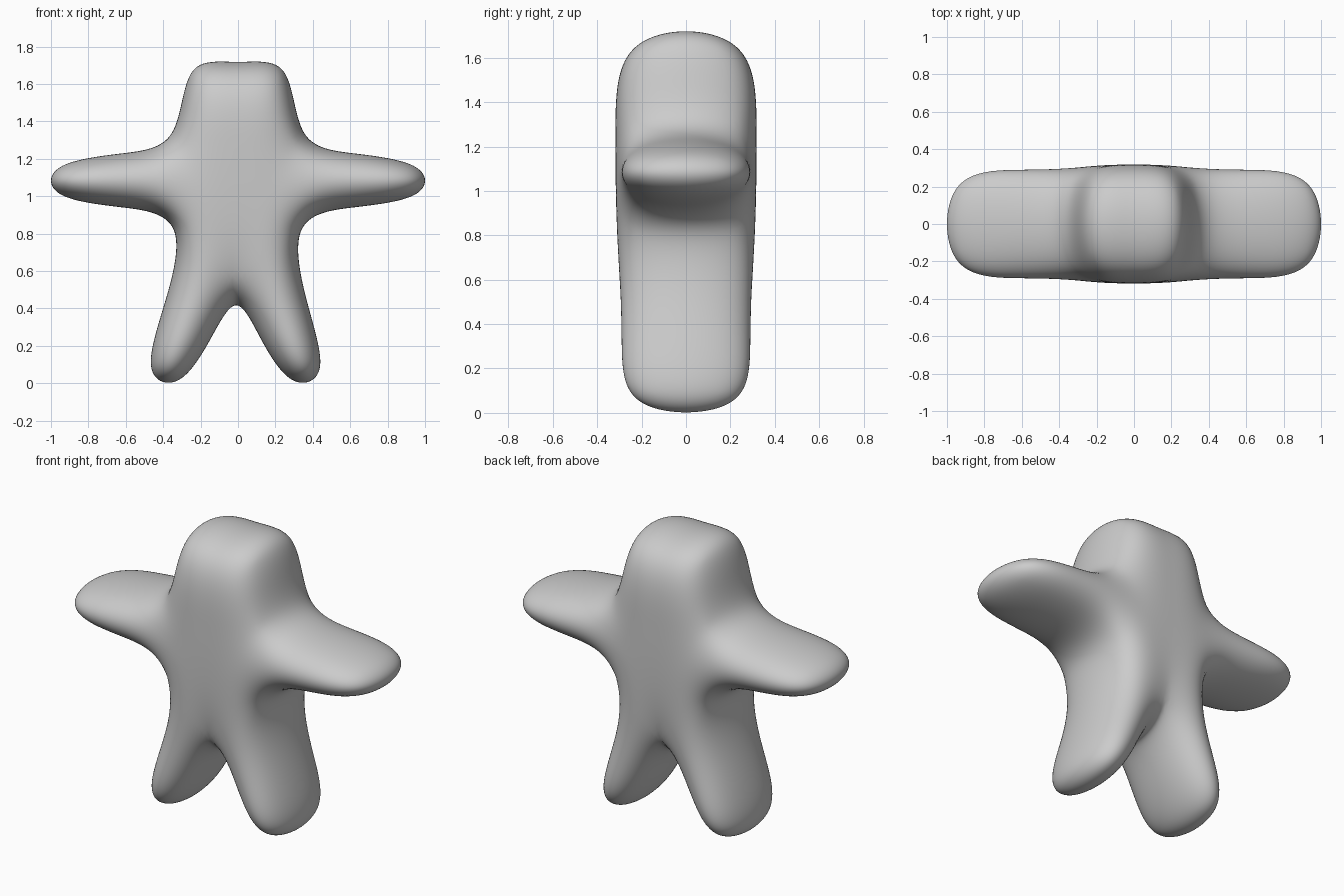
import bpy
import bmesh

if "Cube" in bpy.data.objects:
    bpy.data.objects.remove(bpy.data.objects["Cube"])

DEPTH = 0.318      # half depth of the body
TIP_DEPTH = 0.305  # half depth at limb ends
LEAN = -0.013      # slight sideways shift of the legs

# Cage points of one half (x, z)
half = {
    "head": (0.30, 1.77), "shoulder": (0.32, 1.28),
    "arm_top": (0.60, 1.245), "arm_low": (0.60, 0.925),
    "hand_top": (1.035, 1.185), "hand_low": (1.035, 0.98),
    "armpit": (0.27, 0.88),
    "knee_out": (0.41, 0.375), "knee_in": (0.12, 0.22),
    "foot_out": (0.51, 0.02), "foot_in": (0.30, -0.053),
}
# Cage points on the centre line
centre = {"crown": (0, 1.72), "chest": (0, 1.28), "crotch": (LEAN * 0.7, 0.47)}

# Front quads of one half: head, torso, arm, leg
quads = [
    ("crown", "head", "shoulder", "chest"),
    ("chest", "shoulder", "armpit", "crotch"),
    ("shoulder", "arm_top", "arm_low", "armpit"),
    ("arm_top", "hand_top", "hand_low", "arm_low"),
    ("armpit", "knee_out", "knee_in", "crotch"),
    ("knee_out", "foot_out", "foot_in", "knee_in"),
]
# Outline of one half, from crown to crotch
outline = ["crown", "head", "shoulder", "arm_top", "hand_top", "hand_low",
           "arm_low", "armpit", "knee_out", "foot_out", "foot_in",
           "knee_in", "crotch"]

bm = bmesh.new()
verts = {}


def vert(name, side, face):
    """Return the cage vertex for a point, half (-1/1) and front/back (-1/1)."""
    if name in centre:
        side = 0
    key = (name, side, face)
    if key not in verts:
        x, z = centre[name] if side == 0 else half[name]
        if side:
            x *= side
            if name.startswith(("knee", "foot")):
                x += LEAN
        depth = TIP_DEPTH if name.startswith(("hand", "foot")) else DEPTH
        verts[key] = bm.verts.new((x, face * depth, z))
    return verts[key]


for side in (-1, 1):
    # Front and back
    for face in (-1, 1):
        for quad in quads:
            bm.faces.new([vert(n, side, face) for n in quad])
    # Side wall
    for a, b in zip(outline, outline[1:]):
        bm.faces.new([vert(a, side, -1), vert(b, side, -1),
                      vert(b, side, 1), vert(a, side, 1)])

bmesh.ops.recalc_face_normals(bm, faces=bm.faces[:])
for f in bm.faces:
    f.smooth = True

mesh = bpy.data.meshes.new("star_body")
bm.to_mesh(mesh)
bm.free()
body = bpy.data.objects.new("star_body", mesh)
bpy.context.collection.objects.link(body)

# Rounded skin
skin = body.modifiers.new("rounding", 'SUBSURF')
skin.levels = skin.render_levels = 4

grey = bpy.data.materials.new("light_grey")
grey.diffuse_color = (0.6, 0.6, 0.6, 1)
grey.use_nodes = True
grey.node_tree.nodes["Principled BSDF"].inputs["Base Color"].default_value = grey.diffuse_color
mesh.materials.append(grey)
